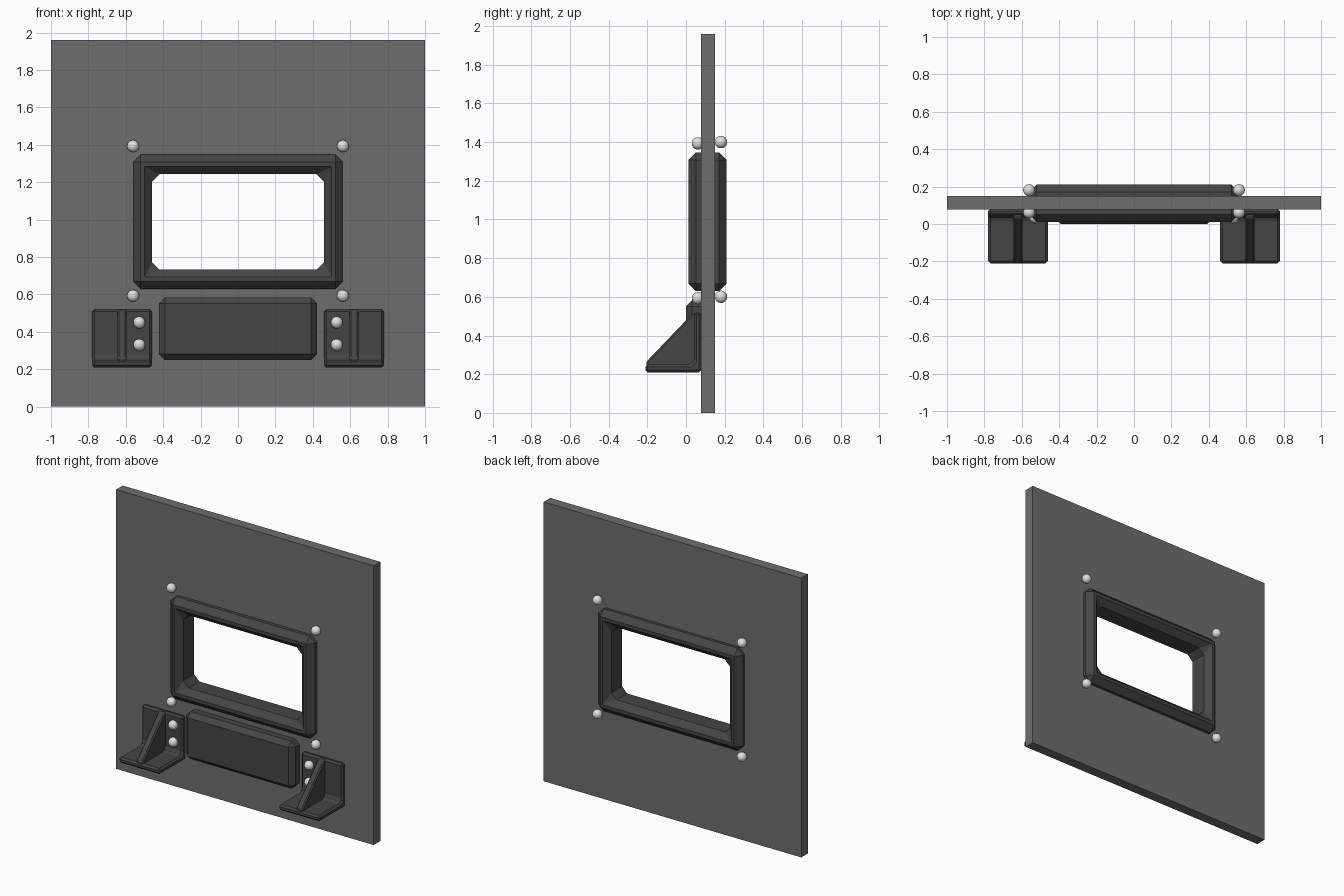
import bpy, bmesh
from mathutils import Vector

if "Cube" in bpy.data.objects:
    bpy.data.objects.remove(bpy.data.objects["Cube"])


def material(name, v):
    m = bpy.data.materials.new(name)
    m.diffuse_color = (v, v, v, 1)
    m.use_nodes = True
    m.node_tree.nodes["Principled BSDF"].inputs["Base Color"].default_value = m.diffuse_color
    return m


PLATE = material("grey_panel", 0.155)
DARK = material("dark_trim", 0.06)
STEEL = material("light_steel", 0.75)


def finish(name, bm, mat, bevel=0):
    bmesh.ops.remove_doubles(bm, verts=bm.verts, dist=1e-5)
    bmesh.ops.recalc_face_normals(bm, faces=bm.faces)
    me = bpy.data.meshes.new(name)
    bm.to_mesh(me)
    bm.free()
    me.materials.append(mat)
    ob = bpy.data.objects.new(name, me)
    bpy.context.collection.objects.link(ob)
    if bevel:
        mod = ob.modifiers.new("bevel", 'BEVEL')
        mod.width, mod.segments, mod.limit_method = bevel, 1, 'ANGLE'
    return ob


def ring_frame(name, mat, zc, rings):
    """Closed loop of rectangular rings (half x, half z, corner cut, y)."""
    bm = bmesh.new()
    loops = []
    for a, b, c, y in rings:
        pts = [(a, b - c), (a - c, b), (c - a, b), (-a, b - c),
               (-a, c - b), (c - a, -b), (a - c, -b), (a, c - b)]
        loops.append([bm.verts.new((x, y, z + zc)) for x, z in pts])
    for i, r in enumerate(loops):
        s = loops[(i + 1) % len(loops)]
        for j in range(8):
            k = (j + 1) % 8
            bm.faces.new((r[j], r[k], s[k], s[j]))
    bmesh.ops.dissolve_degenerate(bm, edges=bm.edges, dist=1e-5)
    return finish(name, bm, mat)


def extrude_x(name, pts, x0, x1, mat, bevel=0):
    """Extrude a (y, z) profile from x0 to x1."""
    bm = bmesh.new()
    f = bm.faces.new([bm.verts.new((x0, y, z)) for y, z in pts])
    ext = bmesh.ops.extrude_face_region(bm, geom=[f])
    vs = [v for v in ext["geom"] if isinstance(v, bmesh.types.BMVert)]
    bmesh.ops.translate(bm, verts=vs, vec=Vector((x1 - x0, 0, 0)))
    return finish(name, bm, mat, bevel)


def ball(name, x, y, z, r=0.032):
    bm = bmesh.new()
    bmesh.ops.create_uvsphere(bm, u_segments=20, v_segments=12, radius=r)
    bmesh.ops.translate(bm, verts=bm.verts, vec=Vector((x, y, z)))
    for f in bm.faces:
        f.smooth = True
    return finish(name, bm, STEEL)


# Panel with a window hole (the hole is off-centre in height)
bm = bmesh.new()
loops = []
for y in (0.077, 0.15):
    for x, z0, z1 in ((1, 0, 1.96), (0.51, 0.68, 1.295)):
        loops.append([bm.verts.new(p) for p in
                      ((-x, y, z0), (x, y, z0), (x, y, z1), (-x, y, z1))])
fo, fi, bo, bi = loops
for r, s in ((fo, fi), (fi, bi), (bi, bo), (bo, fo)):
    for j in range(4):
        k = (j + 1) % 4
        bm.faces.new((r[j], r[k], s[k], s[j]))
finish("panel", bm, PLATE)

# Window frame: bevelled bar through the panel
B = 0.04
YF, YB = 0.012, 0.21
OX, OZ, IX, IZ = 0.56, 0.359, 0.46, 0.255
ring_frame("window_frame", DARK, 0.988, [
    (OX, OZ, B, YB - B), (OX, OZ, B, YF + B), (OX - B, OZ - B, 0, YF),
    (IX + B, IZ + B, 0, YF), (IX, IZ, B, YF + B), (IX, IZ, B, YB - B),
    (IX + B, IZ + B, 0, YB), (OX - B, OZ - B, 0, YB)])

# Raised block under the window
extrude_x("lower_block", [(0.0, 0.25), (0.11, 0.25), (0.11, 0.583), (0.0, 0.583)],
          -0.423, 0.423, DARK, 0.032)

# Brackets: L-shaped foot and a triangular gusset, with two bolts each
foot = [(0.08, 0.21), (-0.21, 0.21), (-0.21, 0.25), (0.025, 0.25),
        (0.043, 0.268), (0.043, 0.52), (0.08, 0.52)]
gusset = [(0.06, 0.23), (-0.20, 0.23), (-0.207, 0.262), (0.035, 0.515), (0.06, 0.515)]
for s, side in ((-1, "left"), (1, "right")):
    c = s * 0.62
    extrude_x(side + "_bracket", foot, c - 0.16, c + 0.16, DARK, 0.012)
    extrude_x(side + "_gusset", gusset, c - 0.025, c + 0.025, DARK, 0.008)
    for i, z in enumerate((0.33, 0.45)):
        ball(f"{side}_bracket_bolt_{i}", s * 0.528, 0.035, z)
    # Bolts around the window, front and back
    for i, z in enumerate((0.593, 1.393)):
        ball(f"{side}_front_bolt_{i}", s * 0.561, 0.062, z)
        ball(f"{side}_back_bolt_{i}", s * 0.561, 0.181, z + 0.007)
